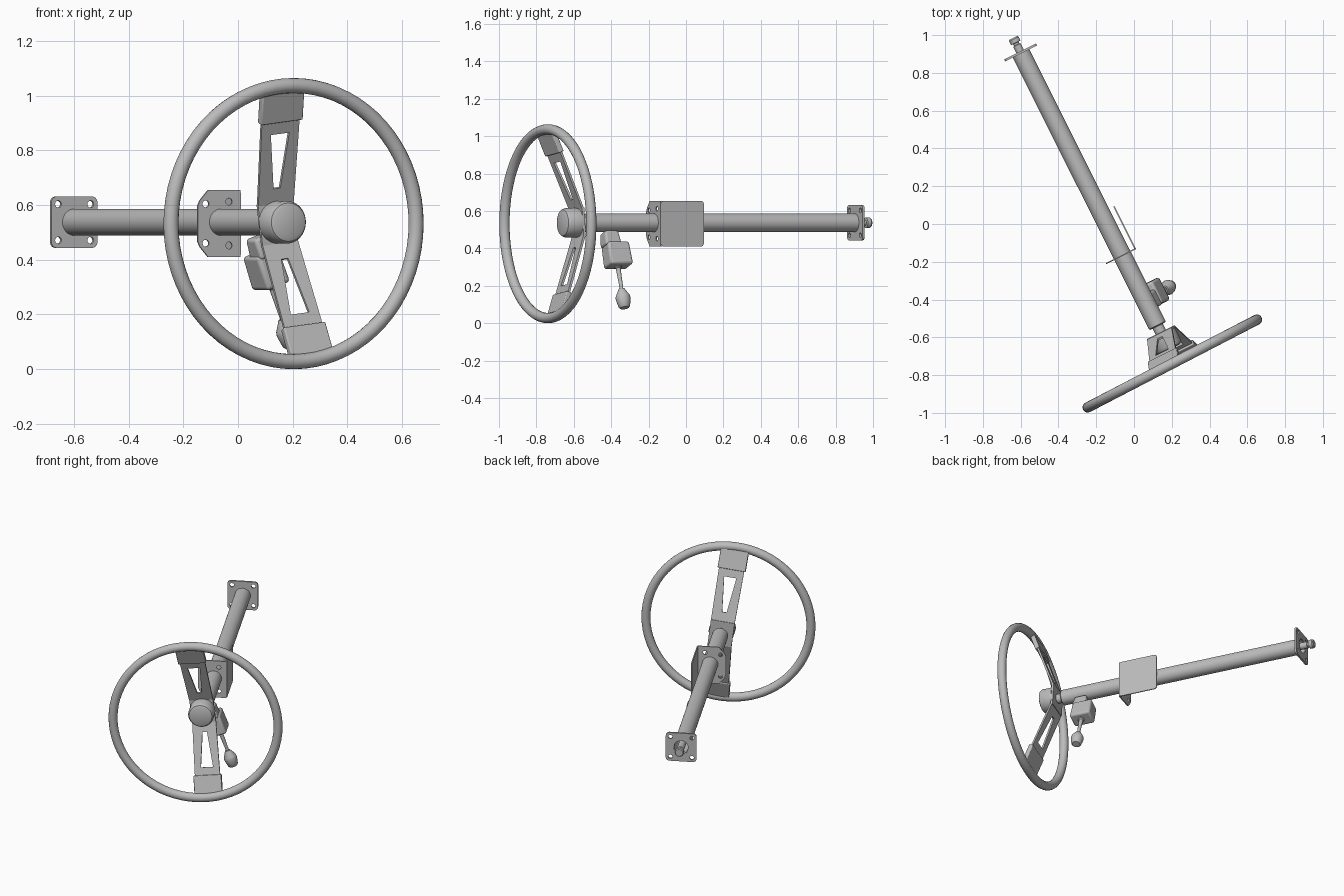
import bpy, bmesh, math
from mathutils import Matrix, Vector

if "Cube" in bpy.data.objects:
    bpy.data.objects.remove(bpy.data.objects["Cube"])

grey = bpy.data.materials.new("plain_grey")
grey.diffuse_color = (0.5, 0.5, 0.5, 1)
grey.use_nodes = True
grey.node_tree.nodes["Principled BSDF"].inputs["Base Color"].default_value = grey.diffuse_color

def T(x, y, z):
    return Matrix.Translation((x, y, z))

def R(deg, axis):
    return Matrix.Rotation(math.radians(deg), 4, axis)

# Assembly frame: local x = across the wheel, y = along the column, z = up
FRAME = T(0.203, -0.7385, 0.532) @ R(26.6, 'Z')
COL = T(0.019, 0, 0.005)

def finish(obj, m, smooth=True, bevel=0):
    obj.matrix_world = FRAME @ m
    obj.data.materials.clear()
    obj.data.materials.append(grey)
    bpy.ops.object.select_all(action='DESELECT')
    obj.select_set(True)
    bpy.context.view_layer.objects.active = obj
    if bevel:
        b = obj.modifiers.new("bevel", 'BEVEL')
        b.width, b.segments = bevel, 3
    if smooth:
        bpy.ops.object.shade_smooth_by_angle(angle=math.radians(35))
    return obj

def from_bmesh(name, bm):
    bmesh.ops.remove_doubles(bm, verts=bm.verts, dist=1e-5)
    bmesh.ops.recalc_face_normals(bm, faces=bm.faces)
    me = bpy.data.meshes.new(name)
    bm.to_mesh(me)
    bm.free()
    obj = bpy.data.objects.new(name, me)
    bpy.context.collection.objects.link(obj)
    return obj

def lathe(name, profile, m, n=32, closed=False):
    """Revolve (radius, y) points around local y."""
    bm = bmesh.new()
    rings = [[bm.verts.new((r * math.cos(2 * math.pi * i / n), y, r * math.sin(2 * math.pi * i / n)))
              for i in range(n)] for r, y in profile]
    pairs = list(zip(rings, rings[1:])) + ([(rings[-1], rings[0])] if closed else [])
    for a, b in pairs:
        for i in range(n):
            j = (i + 1) % n
            bm.faces.new((a[i], a[j], b[j], b[i]))
    return finish(from_bmesh(name, bm), m)

def box(name, size, m, bevel=0.0, top_scale=(1, 1)):
    bm = bmesh.new()
    bmesh.ops.create_cube(bm, size=1)
    for v in bm.verts:
        k = top_scale if v.co.z > 0 else (1, 1)
        v.co = Vector((v.co.x * size[0] * k[0], v.co.y * size[1] * k[1], v.co.z * size[2]))
    return finish(from_bmesh(name, bm), m, bevel > 0, bevel)

def plate(name, loops, thick, m):
    """Flat sheet in local xy: first loop is the outline, the rest are holes."""
    cu = bpy.data.curves.new(name, 'CURVE')
    cu.dimensions, cu.fill_mode, cu.extrude = '2D', 'BOTH', thick / 2
    for pts in loops:
        s = cu.splines.new('POLY')
        s.points.add(len(pts) - 1)
        for p, (x, y) in zip(s.points, pts):
            p.co = (x, y, 0, 1)
        s.use_cyclic_u = True
    tmp = bpy.data.objects.new(name + "_curve", cu)
    bpy.context.collection.objects.link(tmp)
    bpy.context.view_layer.update()
    me = bpy.data.meshes.new_from_object(tmp.evaluated_get(bpy.context.evaluated_depsgraph_get()))
    bpy.data.objects.remove(tmp)
    obj = bpy.data.objects.new(name, me)
    bpy.context.collection.objects.link(obj)
    return finish(obj, m)

def circle(x, y, r, n=16):
    return [(x + r * math.cos(2 * math.pi * i / n), y + r * math.sin(2 * math.pi * i / n)) for i in range(n)]

def rounded(cx, cy, hx, hy, r, n=5):
    out = []
    for k, (sx, sy) in enumerate([(1, 1), (-1, 1), (-1, -1), (1, -1)]):
        for i in range(n + 1):
            a = math.pi / 2 * (k + i / n)
            out.append((cx + sx * (hx - r) + r * math.cos(a), cy + sy * (hy - r) + r * math.sin(a)))
    return out

# Wheel rim
tube = [(0.5045 + 0.0275 * math.cos(2 * math.pi * i / 16), 0.0275 * math.sin(2 * math.pi * i / 16))
        for i in range(16)]
lathe("wheel_rim", tube, R(0.8, 'Z'), 72, closed=True)

# Two dished spokes with tapered windows, and their rim pads
for side, turn in (("upper", 0), ("lower", 180)):
    m = T(0.019, 0, 0) @ R(-7.1 + turn, 'Y') @ T(0, 0.168, 0.075) @ R(110.5, 'X')
    outline = [(-0.073, 0), (0.073, 0), (0.078, 0.35), (0.078, 0.40), (-0.078, 0.40), (-0.078, 0.35)]
    window = [(-0.014, 0.06), (0.014, 0.06), (0.038, 0.275), (-0.038, 0.275)]
    plate(side + "_spoke", [outline, window], 0.012, m)
    box(side + "_spoke_pad", (0.172, 0.125, 0.03), m @ T(0, 0.385, 0.002), 0.005)

# Hub plate, cap and neck
box("hub_plate", (0.146, 0.013, 0.16), T(0.019, 0.17, 0) @ R(-7.1, 'Y'))
lathe("hub_cap", [(0, 0.072), (0.056, 0.073), (0.07, 0.079), (0.078, 0.093), (0.078, 0.164), (0, 0.164)], COL, 40)
lathe("hub_neck", [(0.03, 0.165), (0.03, 0.23)], COL)

# Column tube, open at the far end
lathe("column_tube", [(0.02, 0.212), (0.044, 0.212), (0.049, 0.217), (0.049, 1.835),
                      (0.043, 1.835), (0.043, 0.23)], COL)

# Steering shaft end
lathe("shaft", [(0, 1.6), (0.022, 1.6), (0.022, 1.875), (0.016, 1.878), (0.016, 1.888),
                (0.028, 1.89), (0.028, 1.912), (0.023, 1.919), (0, 1.919)], COL, 24)

# End flange with four bolt holes
holes = [circle(x, z, 0.013) for x in (-0.066, 0.066) for z in (-0.066, 0.066)]
plate("end_flange", [rounded(0, 0, 0.094, 0.094, 0.022), circle(0, 0, 0.047, 32)] + holes,
      0.012, COL @ T(0, 1.832, 0) @ R(90, 'X'))

# Mounting bracket: cross plate and side plate
outline = [(-0.077, -0.065), (-0.077, 0.065), (-0.068, 0.085), (-0.035, 0.122),
           (0.096, 0.122), (0.096, -0.122), (-0.035, -0.122), (-0.068, -0.085)]
holes = [circle(x, s * z, 0.013) for x, z in ((-0.045, 0.072), (0.05, 0.08)) for s in (-1, 1)]
plate("bracket_cross_plate", [outline, circle(0.019, 0.005, 0.048, 32)] + holes, 0.007,
      T(0, 0.63, 0) @ R(90, 'X'))
plate("bracket_side_plate", [rounded(0.755, 0, 0.128, 0.122, 0.018)], 0.007,
      T(0.096, 0, 0) @ R(90, 'Z') @ R(90, 'X'))

# Switch housing hung under the column, tilted outward
m = T(0.065, 0.37, -0.14) @ R(-20, 'Y')
box("switch_housing", (0.10, 0.135, 0.13), m @ T(0, 0.005, -0.03), 0.014, (0.95, 0.95))
box("switch_mount", (0.08, 0.095, 0.08), m @ T(0, -0.02, 0.06), 0.012, (0.9, 0.85))

# Lever and knob
lm = m @ R(-90, 'X')
lathe("lever", [(0.02, 0.085), (0.02, 0.1), (0.013, 0.106), (0.009, 0.235)], lm, 16)
lathe("lever_knob", [(0, 0.222), (0.017, 0.222), (0.02, 0.23), (0.038, 0.262), (0.04, 0.275),
                     (0.037, 0.295), (0.031, 0.322), (0.024, 0.33), (0, 0.331)], lm, 24)
